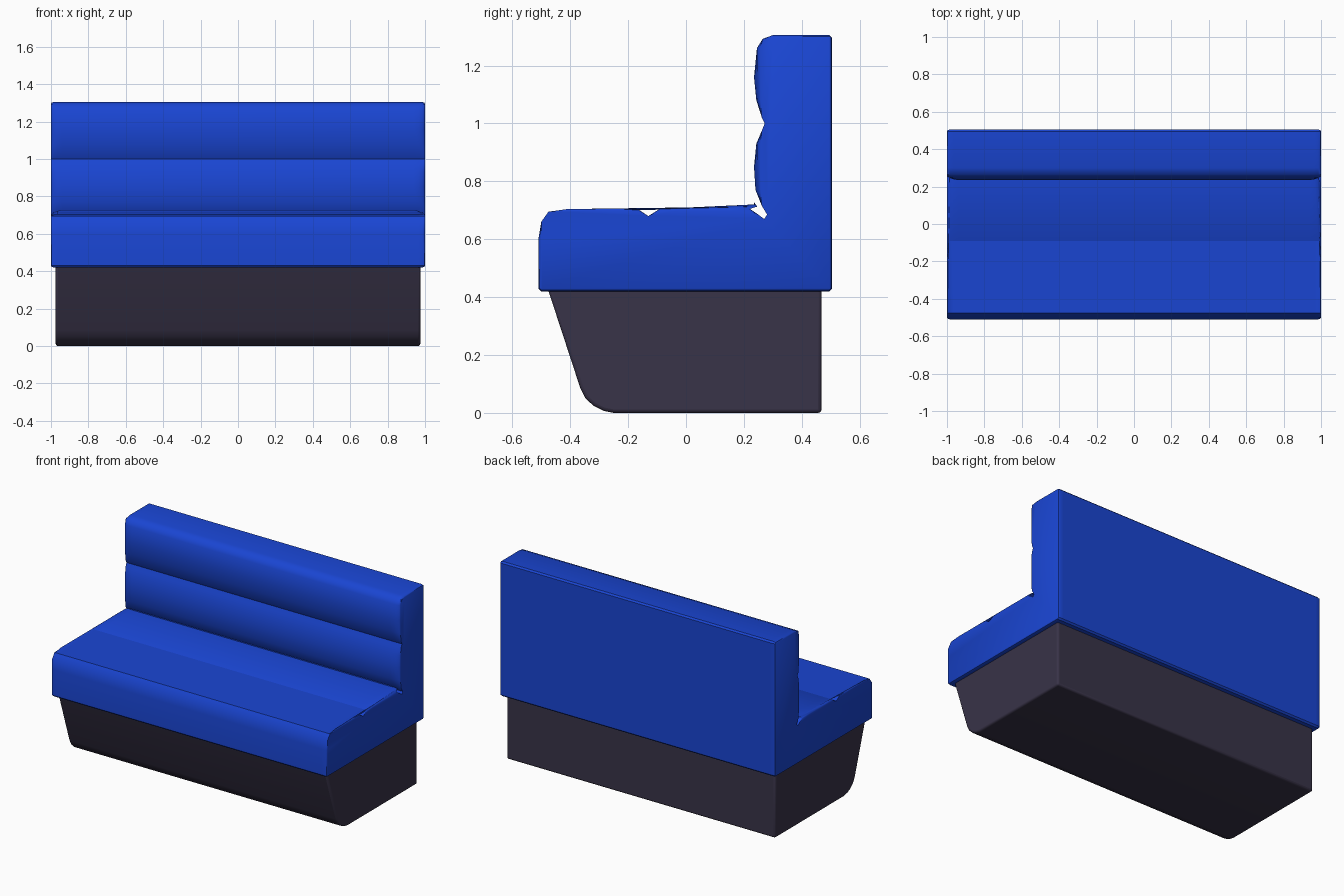
import bpy, bmesh, math

if "Cube" in bpy.data.objects:
    bpy.data.objects.remove(bpy.data.objects["Cube"])


def loft(name, sections, color):
    """Skin matching (y, z) profiles placed at successive x positions and cap both ends."""
    bm = bmesh.new()
    rings = [[bm.verts.new((x, y, z)) for y, z in pts] for x, pts in sections]
    n = len(rings[0])
    for a, b in zip(rings, rings[1:]):
        for i in range(n):
            j = (i + 1) % n
            bm.faces.new((a[i], a[j], b[j], b[i]))
    bm.faces.new(rings[0])
    bm.faces.new(rings[-1][::-1])
    bmesh.ops.recalc_face_normals(bm, faces=bm.faces)
    mesh = bpy.data.meshes.new(name)
    bm.to_mesh(mesh)
    bm.free()
    obj = bpy.data.objects.new(name, mesh)
    bpy.context.collection.objects.link(obj)
    mat = bpy.data.materials.new(name + "_colour")
    mat.diffuse_color = color
    mat.use_nodes = True
    mat.node_tree.nodes["Principled BSDF"].inputs["Base Color"].default_value = mat.diffuse_color
    mesh.materials.append(mat)
    bpy.ops.object.select_all(action='DESELECT')
    obj.select_set(True)
    bpy.context.view_layer.objects.active = obj
    bpy.ops.object.shade_smooth_by_angle(angle=math.radians(40))
    return obj


# Padded L-shaped cushion profile: back, two back rolls, crease, two seat rolls, front
cushion = [
    (0.495, 0.42), (0.505, 0.43), (0.505, 1.295), (0.495, 1.305),
    (0.30, 1.305), (0.265, 1.292), (0.245, 1.26), (0.235, 1.16), (0.243, 1.08),
    (0.262, 1.02), (0.272, 1.0), (0.262, 0.975), (0.243, 0.93), (0.235, 0.85),
    (0.240, 0.77), (0.262, 0.715), (0.280, 0.685), (0.270, 0.67),
    (0.25, 0.685), (0.22, 0.705), (0.15, 0.72), (0.07, 0.728), (-0.03, 0.72),
    (-0.09, 0.705), (-0.13, 0.68), (-0.16, 0.70), (-0.22, 0.715), (-0.31, 0.72),
    (-0.41, 0.712), (-0.475, 0.695), (-0.50, 0.66), (-0.51, 0.60),
    (-0.51, 0.43), (-0.50, 0.42)]


def tapered(t, inset):
    """Flatten the rolls by t and pull in the outer boundary by inset."""
    pts = []
    for y, z in cushion:
        if y < 0.26 and z < 0.73:
            z = min(z, 0.728 - 0.03 * t)
        if z > 0.71:
            y = max(y, 0.235 + 0.022 * t)
        y = max(-0.51 + inset, min(0.505 - inset, y))
        z = max(0.42 + inset, min(1.305 - inset, z))
        pts.append((y, z))
    return pts


ends = [(1.0, 1.0, 0.010), (0.997, 0.8, 0.004), (0.985, 0.5, 0.0),
        (0.965, 0.2, 0.0), (0.94, 0.0, 0.0)]
stations = [(-x, t, d) for x, t, d in ends] + ends[::-1]
loft("bench_cushion", [(x, tapered(t, d)) for x, t, d in stations],
     (0.01, 0.06, 0.65, 1))

# Plinth with a sloping front and a rounded toe
base_profile = [(0.468, 0.0), (-0.25, 0.0), (-0.285, 0.007), (-0.32, 0.025),
                (-0.347, 0.05), (-0.365, 0.085), (-0.478, 0.43), (0.468, 0.43)]
base = loft("base", [(-0.975, base_profile), (0.975, base_profile)],
            (0.04, 0.033, 0.065, 1))
bevel = base.modifiers.new("soft_edges", 'BEVEL')
bevel.width = 0.012
bevel.segments = 3
bevel.limit_method = 'ANGLE'
bevel.angle_limit = math.radians(40)
